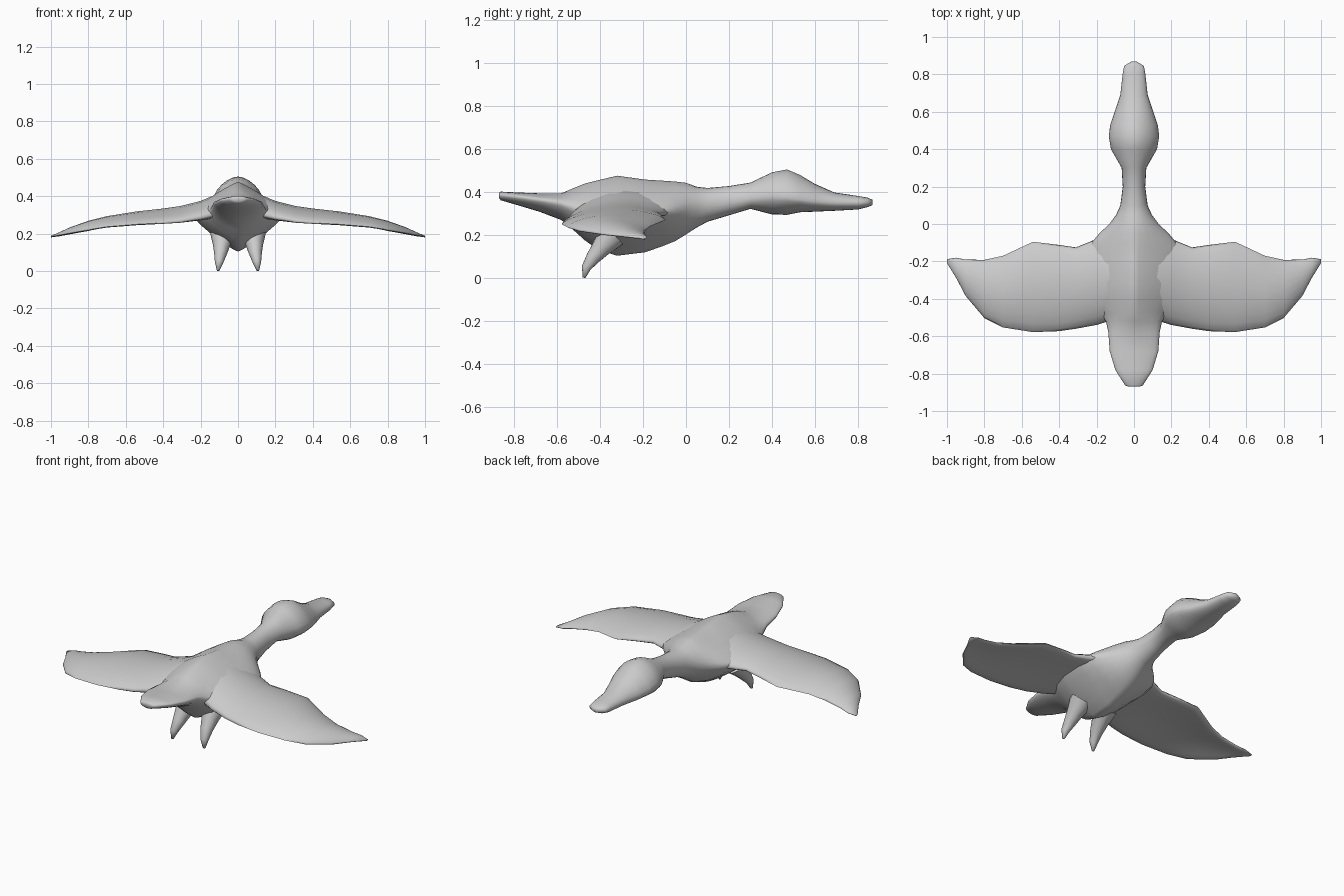
import bpy, bmesh, math
from mathutils import Vector

cube = bpy.data.objects.get("Cube")
if cube:
    bpy.data.objects.remove(cube, do_unlink=True)

GREY = (0.6, 0.6, 0.6, 1.0)
mat = bpy.data.materials.new("soft grey")
mat.diffuse_color = GREY
mat.use_nodes = True
mat.node_tree.nodes["Principled BSDF"].inputs["Base Color"].default_value = GREY


def spow(v, e):
    return math.copysign(abs(v) ** e, v)


def loft(name, rings, mirror=False):
    """Skin a list of equal-length point rings, cap the ends, shade smooth."""
    bm = bmesh.new()
    vr = [[bm.verts.new(p) for p in ring] for ring in rings]
    n = len(vr[0])
    for a, b in zip(vr, vr[1:]):
        for i in range(n):
            j = (i + 1) % n
            bm.faces.new((a[i], a[j], b[j], b[i]))
    bm.faces.new(vr[0])
    bm.faces.new(vr[-1])
    bmesh.ops.recalc_face_normals(bm, faces=bm.faces)
    mesh = bpy.data.meshes.new(name)
    bm.to_mesh(mesh)
    bm.free()
    mesh.materials.append(mat)
    ob = bpy.data.objects.new(name, mesh)
    bpy.context.collection.objects.link(ob)
    if mirror:
        mod = ob.modifiers.new("Mirror", 'MIRROR')
        mod.use_mirror_merge = False
    bpy.ops.object.select_all(action='DESELECT')
    ob.select_set(True)
    bpy.context.view_layer.objects.active = ob
    bpy.ops.object.shade_smooth_by_angle(angle=math.radians(100))


def angles(n):
    return [2 * math.pi * i / n for i in range(n)]


# Body, from tail to bill: y, half width, bottom, widest height, top, squareness
# (a squareness near 2 gives a diamond that tapers sideways into the wings)
body = [
    (-0.870, 0.030, 0.372, 0.385, 0.396, 1.0),
    (-0.862, 0.048, 0.362, 0.385, 0.402, 1.0),
    (-0.78, 0.100, 0.338, 0.378, 0.398, 1.1),
    (-0.68, 0.130, 0.308, 0.365, 0.394, 1.2),
    (-0.58, 0.137, 0.270, 0.350, 0.394, 1.2),
    (-0.52, 0.150, 0.220, 0.325, 0.420, 1.3),
    (-0.47, 0.185, 0.175, 0.310, 0.440, 1.5),
    (-0.41, 0.230, 0.132, 0.305, 0.455, 1.65),
    (-0.32, 0.250, 0.104, 0.305, 0.476, 1.7),
    (-0.19, 0.255, 0.120, 0.308, 0.458, 1.7),
    (-0.11, 0.235, 0.148, 0.310, 0.453, 1.6),
    (-0.05, 0.185, 0.172, 0.315, 0.449, 1.4),
    (0.00, 0.132, 0.203, 0.325, 0.443, 1.2),
    (0.05, 0.095, 0.235, 0.335, 0.425, 1.05),
    (0.10, 0.073, 0.262, 0.340, 0.419, 1.0),
    (0.20, 0.060, 0.292, 0.355, 0.428, 1.0),
    (0.30, 0.066, 0.322, 0.370, 0.444, 1.0),
    (0.40, 0.123, 0.296, 0.380, 0.492, 1.15),
    (0.47, 0.135, 0.294, 0.375, 0.505, 1.2),
    (0.53, 0.127, 0.306, 0.365, 0.480, 1.2),
    (0.60, 0.103, 0.309, 0.355, 0.438, 1.1),
    (0.69, 0.073, 0.313, 0.350, 0.398, 1.0),
    (0.80, 0.061, 0.319, 0.350, 0.382, 0.9),
    (0.845, 0.053, 0.330, 0.352, 0.374, 0.9),
    (0.868, 0.015, 0.340, 0.352, 0.364, 1.0),
]
rings = []
for y, w, zb, zw, zt, e in body:
    ring = []
    for a in angles(24):
        s = spow(math.sin(a), e)
        ring.append((w * spow(math.cos(a), e), y, zw + s * ((zt - zw) if s > 0 else (zw - zb))))
    rings.append(ring)
loft("body", rings)

# Wings, root to tip: x, leading y, trailing y, leading z, trailing z, camber, half thickness
wing = [
    (0.02, -0.06, -0.490, 0.330, 0.320, 0.040, 0.060),
    (0.12, -0.06, -0.515, 0.315, 0.305, 0.038, 0.060),
    (0.20, -0.080, -0.540, 0.305, 0.285, 0.033, 0.047),
    (0.31, -0.125, -0.560, 0.297, 0.265, 0.031, 0.035),
    (0.40, -0.112, -0.573, 0.288, 0.258, 0.031, 0.030),
    (0.54, -0.095, -0.578, 0.270, 0.250, 0.032, 0.027),
    (0.70, -0.170, -0.553, 0.240, 0.237, 0.031, 0.024),
    (0.80, -0.192, -0.503, 0.218, 0.221, 0.028, 0.021),
    (0.90, -0.190, -0.385, 0.200, 0.204, 0.015, 0.016),
    (0.95, -0.180, -0.290, 0.191, 0.194, 0.006, 0.011),
    (1.00, -0.188, -0.209, 0.183, 0.185, 0.000, 0.004),
]
rings = []
for x, yl, yt, zl, zt, camber, th in wing:
    ring = []
    for a in angles(20):
        t = (1 - math.cos(a)) / 2
        s = math.sin(a)
        ring.append((x, yl + (yt - yl) * t, zl + (zt - zl) * t + camber * s * s + th * s))
    rings.append(ring)
loft("wings", rings, mirror=True)

# Legs: tapered tubes swept down and back to a pointed foot
leg = [
    ((0.080, -0.345, 0.200), 0.070),
    ((0.088, -0.395, 0.140), 0.047),
    ((0.093, -0.432, 0.095), 0.035),
    ((0.101, -0.464, 0.048), 0.023),
    ((0.106, -0.474, 0.002), 0.007),
]
pts = [Vector(p) for p, r in leg]
rings = []
for i, (p, r) in enumerate(leg):
    d = (pts[min(i + 1, len(pts) - 1)] - pts[max(i - 1, 0)]).normalized()
    u = Vector((1, 0, 0))
    u = (u - d * u.dot(d)).normalized()
    v = d.cross(u)
    rings.append([pts[i] + (u * math.cos(a) + v * math.sin(a)) * r for a in angles(10)])
loft("legs", rings, mirror=True)
